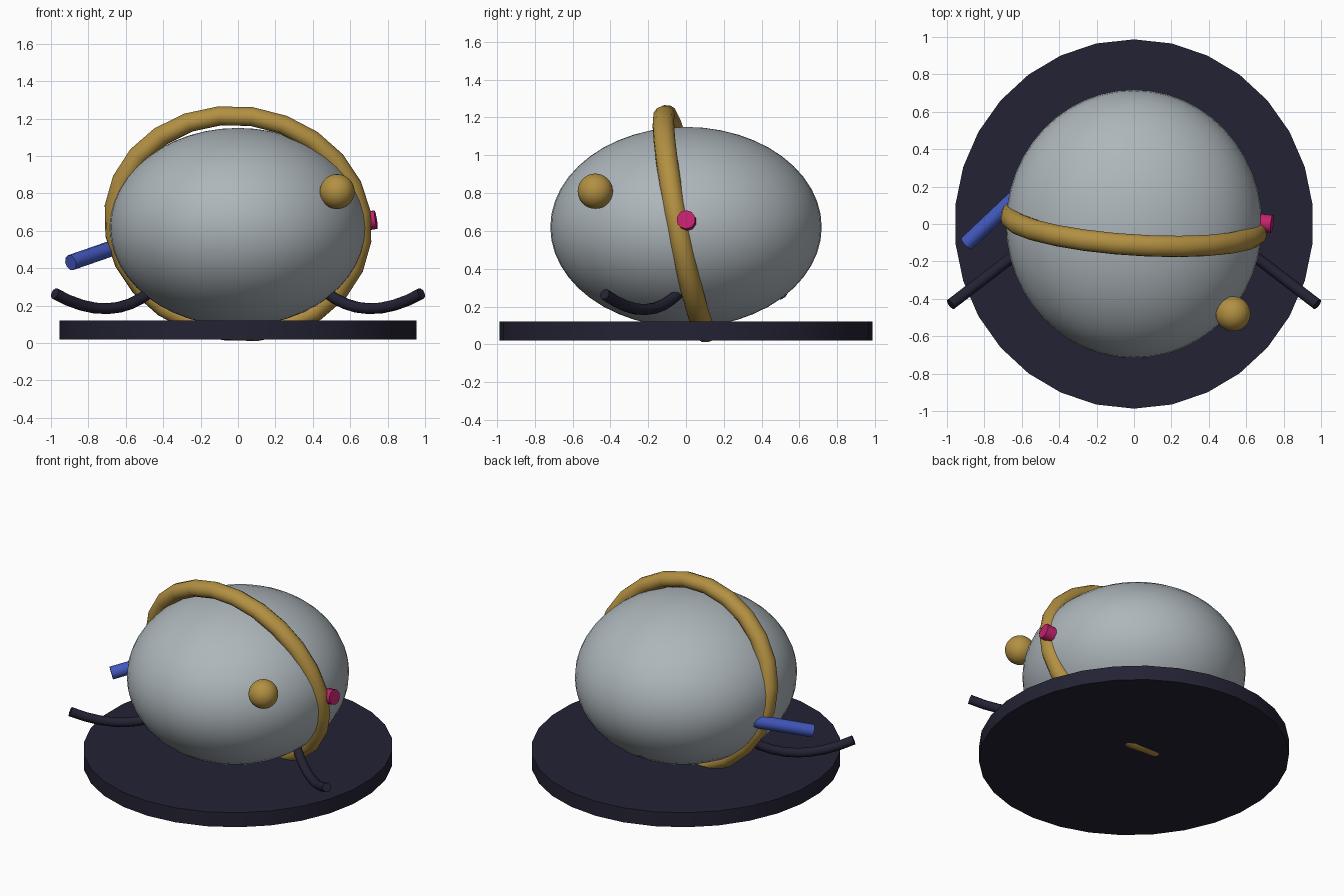
import bpy
from math import radians
from mathutils import Vector, Matrix

if "Cube" in bpy.data.objects:
    bpy.data.objects.remove(bpy.data.objects["Cube"])


def material(name, rgb):
    m = bpy.data.materials.new(name)
    m.diffuse_color = (*rgb, 1)
    m.use_nodes = True
    m.node_tree.nodes["Principled BSDF"].inputs["Base Color"].default_value = m.diffuse_color
    return m


GREY = material("pale_grey", (0.42, 0.47, 0.50))
GOLD = material("gold", (0.45, 0.28, 0.055))
NAVY = material("dark_navy", (0.017, 0.016, 0.034))
BLUE = material("blue", (0.055, 0.10, 0.52))
PINK = material("pink", (0.56, 0.016, 0.16))


def finish(name, mat):
    ob = bpy.context.object
    ob.name = name
    ob.data.materials.append(mat)
    bpy.ops.object.shade_smooth_by_angle(angle=radians(40))
    return ob


def ball(name, loc, radii, mat):
    bpy.ops.mesh.primitive_uv_sphere_add(segments=48, ring_count=24, radius=1, location=loc)
    bpy.context.object.scale = radii
    return finish(name, mat)


def tube(name, points, radius, mat):
    """Capped round tube through a smooth run of points."""
    curve = bpy.data.curves.new(name, 'CURVE')
    curve.dimensions = '3D'
    curve.bevel_depth = radius
    curve.bevel_resolution = 3
    curve.use_fill_caps = True
    spline = curve.splines.new('POLY')
    spline.points.add(len(points) - 1)
    for p, co in zip(spline.points, points):
        p.co = (*co, 1)
    ob = bpy.data.objects.new(name, curve)
    bpy.context.collection.objects.link(ob)
    bpy.ops.object.select_all(action='DESELECT')
    bpy.context.view_layer.objects.active = ob
    ob.select_set(True)
    bpy.ops.object.convert(target='MESH')
    return finish(name, mat)


def bend(a, b, c, steps=8):
    """Quadratic arc from a to c, pulled toward b."""
    a, b, c = Vector(a), Vector(b), Vector(c)
    ts = [i / steps for i in range(steps + 1)]
    return [a * (1 - t) ** 2 + b * 2 * t * (1 - t) + c * t * t for t in ts]


# Oval base plate
bpy.ops.mesh.primitive_cylinder_add(vertices=30, radius=1, depth=0.1, location=(0, 0, 0.07))
bpy.context.object.scale = (0.96, 0.987, 1)
finish("base_plate", NAVY)

# Egg-shaped body
ball("body", (0, 0, 0.62), (0.685, 0.718, 0.53), GREY)

# Leaning oval hoop round the body
bpy.ops.mesh.primitive_torus_add(major_segments=24, minor_segments=12,
                                 major_radius=0.662, minor_radius=0.058)
hoop = finish("hoop", GOLD)
hoop.data.transform(
    Matrix.Translation((0, 0, 0.638))
    @ Matrix.Rotation(radians(-4), 4, 'Z')
    @ Matrix.Rotation(radians(11), 4, 'X')
    @ Matrix.Rotation(radians(8), 4, 'Y')
    @ Matrix.Diagonal((1, 1, 0.89, 1))
    @ Matrix.Rotation(radians(90), 4, 'X'))

# Round knob on the front
ball("knob", (0.53, -0.48, 0.81), (0.093,) * 3, GOLD)

# Small stud on the hoop
axis = Vector((1, -0.1, 0.16)).normalized()
bpy.ops.mesh.primitive_cylinder_add(vertices=10, radius=0.05, depth=0.07,
                                    location=Vector((0.738, 0, 0.66)) - axis * 0.035,
                                    rotation=axis.to_track_quat('Z', 'Y').to_euler())
finish("stud", PINK)

# Pair of curved feet
for side, label in ((1, "right"), (-1, "left")):
    path = bend((0.46 * side, -0.03, 0.28), (0.68 * side, -0.20, 0.095),
                (0.98 * side, -0.43, 0.265))
    tube(label + "_foot", path, 0.03, NAVY)

# Tail pipe running from the back, through the body, out at the left
tail = bend((0, 0.50, 0.27), (-0.42, 0.31, 0.60), (-0.62, 0.155, 0.525))
tail.append(Vector((-0.895, -0.105, 0.43)))
tube("tail_pipe", tail, 0.042, BLUE)
